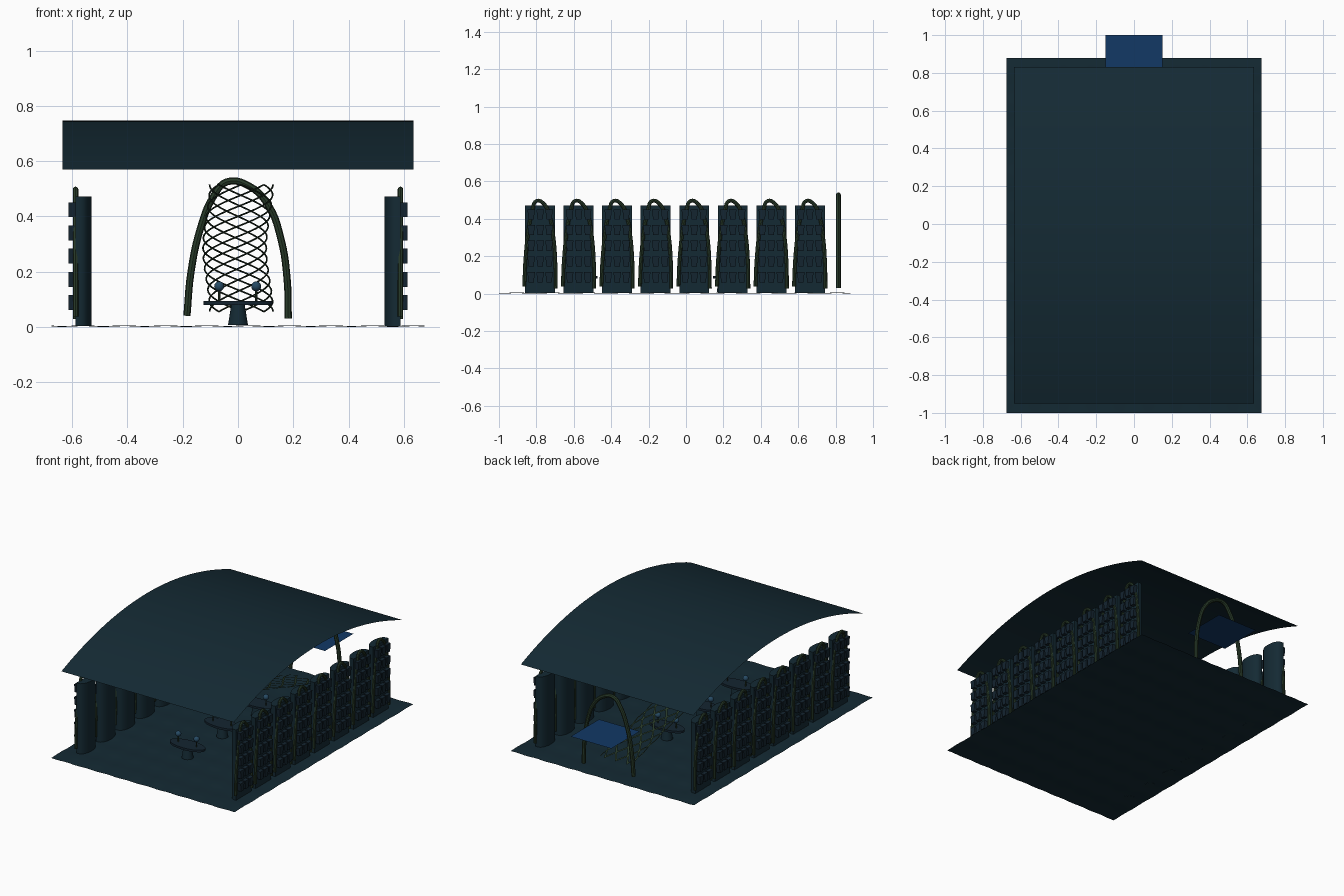
import bpy, bmesh, math
from mathutils import Matrix, Vector

cube = bpy.data.objects.get("Cube")
if cube:
    bpy.data.objects.remove(cube)


def material(name, r, g, b):
    m = bpy.data.materials.new(name)
    m.use_nodes = True
    m.diffuse_color = (r, g, b, 1)
    bsdf = m.node_tree.nodes["Principled BSDF"]
    bsdf.inputs["Base Color"].default_value = (r, g, b, 1)
    bsdf.inputs["Roughness"].default_value = 0.8
    return m


TEAL = material("dark teal", 0.007, 0.023, 0.034)
SLATE = material("dark slate blue", 0.007, 0.018, 0.03)
GREEN = material("moss green", 0.021, 0.043, 0.022)
BLUE = material("panel blue", 0.006, 0.04, 0.13)
GLOBE = material("globe blue", 0.02, 0.07, 0.13)


def finish(name, bm, mat, smooth=False):
    mesh = bpy.data.meshes.new(name)
    bm.to_mesh(mesh)
    bm.free()
    return place(name, mesh, mat, smooth)


def place(name, mesh, mat, smooth=False):
    mesh.materials.clear()
    mesh.materials.append(mat)
    ob = bpy.data.objects.new(name, mesh)
    bpy.context.collection.objects.link(ob)
    if smooth:
        bpy.ops.object.select_all(action='DESELECT')
        ob.select_set(True)
        bpy.context.view_layer.objects.active = ob
        bpy.ops.object.shade_smooth_by_angle(angle=math.radians(40))
    return ob


def sheet(name, x, y0, y1, nx, ny, height, mat, smooth=False):
    """Thin sheet whose height is a function of x and y."""
    bm = bmesh.new()
    bmesh.ops.create_grid(bm, x_segments=nx, y_segments=ny, size=1)
    for v in bm.verts:
        v.co.x *= x
        v.co.y = y0 + (y1 - y0) * (v.co.y + 1) / 2
        v.co.z = height(v.co.x, v.co.y)
    return finish(name, bm, mat, smooth)


# Ground, vaulted roof and rear panel
sheet("floor", 0.675, -1, 0.88, 40, 56,
      lambda x, y: 0.003 + 0.0015 * math.sin(42 * x) + 0.0015 * math.sin(33 * y), TEAL, True)
sheet("roof", 0.635, -0.95, 0.83, 1, 40,
      lambda x, y: 0.57 + 0.177 * (1 - ((y + 0.06) / 0.89) ** 2), TEAL, True)
sheet("rear_panel", 0.15, 0.70, 1.0, 1, 1, lambda x, y: 0.285, BLUE)

# Lopsided arch outline shared by the entrance and the towers
ARCH = [(-.185, .04), (-.17, .2), (-.135, .36), (-.09, .47), (-.04, .525),
        (.04, .51), (.11, .44), (.155, .32), (.178, .17), (.182, .03)]


def arch(name, width, height, radius, matrix):
    cu = bpy.data.curves.new(name + "_path", 'CURVE')
    cu.dimensions = '3D'
    cu.bevel_depth = radius
    cu.bevel_resolution = 2
    cu.resolution_u = 5
    cu.use_fill_caps = True
    sp = cu.splines.new('BEZIER')
    sp.bezier_points.add(len(ARCH) - 1)
    for p, (u, z) in zip(sp.bezier_points, ARCH):
        p.co = (u * width, 0, z * height)
        p.handle_left_type = p.handle_right_type = 'AUTO'
    helper = bpy.data.objects.new(name + "_path", cu)
    mesh = bpy.data.meshes.new_from_object(helper)
    bpy.data.objects.remove(helper)
    mesh.transform(matrix)
    return place(name, mesh, GREEN, True)


arch("rear_arch", 1, 1, 0.013, Matrix.Translation((0, 0.815, 0)))


def box(bm, centre, size):
    verts = bmesh.ops.create_cube(bm, size=1)["verts"]
    for v in verts:
        v.co = Vector(centre) + Vector(a * b for a, b in zip(v.co, size))
    return verts


def tower(side, y):
    # Column with a rounded face towards the hall
    bm = bmesh.new()
    ring = [(0.588, -0.08), (0.588, 0.08)]
    for i in range(13):
        a = math.pi * i / 12
        ring.append((0.57 - 0.04 * math.sin(a), 0.08 * math.cos(a)))
    face = bm.faces.new([bm.verts.new((side * x, y + v, 0.004)) for x, v in ring])
    top = bmesh.ops.extrude_face_region(bm, geom=[face])["geom"]
    bmesh.ops.translate(bm, vec=(0, 0, 0.468),
                        verts=[g for g in top if isinstance(g, bmesh.types.BMVert)])
    bmesh.ops.recalc_face_normals(bm, faces=bm.faces)
    finish("tower", bm, TEAL, True)
    # Rows of planter pockets, wider at the rim
    bm = bmesh.new()
    for row in range(5):
        for col in (-1, 0, 1):
            z = 0.088 + row * 0.084
            for v in box(bm, (side * 0.598, y + col * 0.048, z), (0.03, 0.04, 0.054)):
                if v.co.z < z:
                    v.co.y += (y + col * 0.048 - v.co.y) * 0.3
    finish("planter_pockets", bm, SLATE)
    # Hoop over the outer face
    turn = Matrix.Translation((side * 0.588, y, 0)) @ Matrix.Rotation(math.pi / 2, 4, 'Z')
    arch("tower_hoop", 0.46, 0.945, 0.010, turn)


for side in (-1, 1):
    for i in range(8):
        tower(side, -0.78 + i * 0.206)


def cone(bm, centre, r1, r2, depth, segments=20):
    return bmesh.ops.create_cone(bm, cap_ends=True, segments=segments, radius1=r1, radius2=r2,
                                 depth=depth, matrix=Matrix.Translation(centre))["verts"]


# Oval tables, each with two globes on stems
for y in (-0.53, -0.165, 0.2):
    bm = bmesh.new()
    cone(bm, (0, y, 0.045), 0.036, 0.024, 0.075)
    finish("table_pedestal", bm, TEAL, True)
    bm = bmesh.new()
    for v in cone(bm, (0, y, 0.087), 0.125, 0.125, 0.014, 32):
        v.co.y = y + (v.co.y - y) * 0.45
    finish("table_top", bm, SLATE, True)
    for x in (-0.068, 0.066):
        bm = bmesh.new()
        cone(bm, (x, y, 0.115), 0.004, 0.004, 0.05, 8)
        finish("globe_stem", bm, GREEN, True)
        bm = bmesh.new()
        bmesh.ops.create_uvsphere(bm, u_segments=16, v_segments=10, radius=0.018,
                                  matrix=Matrix.Translation((x, y, 0.147)))
        finish("globe", bm, GLOBE, True)

# Sloping flat lattice of winding strands
bm = bmesh.new()
STEPS, STRANDS, TURNS = 72, 8, 1.5
for s in range(STRANDS):
    previous = None
    for i in range(STEPS + 1):
        t = i / STEPS
        angle = math.tau * (TURNS * t + s / STRANDS)
        x = 0.012 * math.cos(math.tau * t) + 0.115 * math.sin(angle)
        z = 0.515 - 0.46 * t
        slope = Vector((0.115 * math.tau * TURNS * math.cos(angle), -0.46)).normalized()
        pair = []
        for w in (-0.003, 0.003):
            px, pz = x - slope.y * w, z + slope.x * w
            pair.append(bm.verts.new((px, -0.8 + (0.515 - pz) * 3.3, pz)))
        if previous:
            bm.faces.new((previous[0], previous[1], pair[1], pair[0]))
        previous = pair
finish("sloping_lattice", bm, GREEN)
